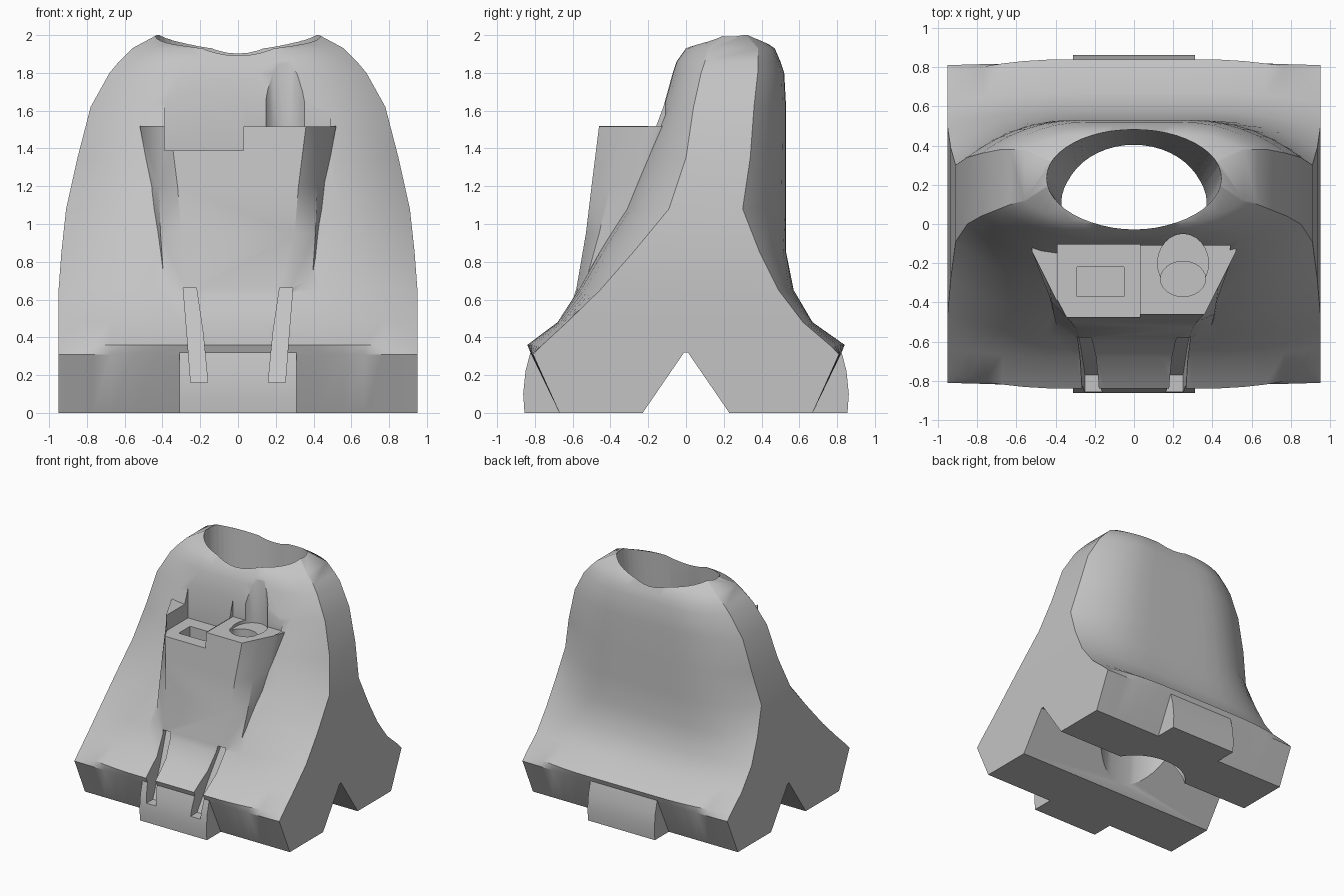
import bpy, bmesh, math

cube = bpy.data.objects.get("Cube")
if cube:
    bpy.data.objects.remove(cube, do_unlink=True)

grey = bpy.data.materials.new("light_grey")
grey.use_nodes = True
grey.diffuse_color = (0.55, 0.55, 0.55, 1)
for node in grey.node_tree.nodes:
    if node.type == 'BSDF_PRINCIPLED':
        node.inputs["Base Color"].default_value = (0.55, 0.55, 0.55, 1)
        node.inputs["Roughness"].default_value = 0.6


def loft(name, rings):
    """Closed solid through a list of matching point rings."""
    bm = bmesh.new()
    loops = [[bm.verts.new(p) for p in ring] for ring in rings]
    n = len(loops[0])
    for low, high in zip(loops, loops[1:]):
        for i in range(n):
            j = (i + 1) % n
            bm.faces.new((low[i], low[j], high[j], high[i]))
    bm.faces.new(loops[0][::-1])
    bm.faces.new(loops[-1])
    bmesh.ops.recalc_face_normals(bm, faces=bm.faces[:])
    mesh = bpy.data.meshes.new(name)
    bm.to_mesh(mesh)
    bm.free()
    mesh.materials.append(grey)
    obj = bpy.data.objects.new(name, mesh)
    bpy.context.collection.objects.link(obj)
    return obj


def prism(name, profile, x0, x1):
    """Side profile (y, z) extruded across x."""
    return loft(name, [[(x, y, z) for y, z in profile] for x in (x0, x1)])


def box(name, x0, x1, y0, y1, z0, z1):
    return prism(name, [(y0, z0), (y1, z0), (y1, z1), (y0, z1)], x0, x1)


def ellipse(cx, cy, rx, ry, z, n=48):
    return [(cx + rx * math.cos(math.tau * i / n),
             cy + ry * math.sin(math.tau * i / n), z) for i in range(n)]


def combine(target, tool, operation):
    mod = target.modifiers.new(operation, 'BOOLEAN')
    mod.operation = operation
    mod.solver = 'EXACT'
    mod.object = tool
    tool.hide_render = True
    bpy.context.view_layer.objects.active = target
    bpy.ops.object.modifier_apply(modifier=mod.name)
    bpy.data.objects.remove(tool, do_unlink=True)


def body_ring(z, w, front, edge_front, edge_back, back, n=20):
    """Slab section whose front and back curve in towards the sides."""
    def side(mid, edge):
        pts = []
        for i in range(n + 1):
            t = -math.cos(math.pi * i / n)
            s = max(0, (abs(t) - 0.35) / 0.65)
            pts.append((w * t, mid + (edge - mid) * s ** 2.2, z))
        return pts
    return side(front, edge_front) + side(back, edge_back)[::-1]


# Main body: height, half width, front, front edge, back edge, back
body = loft("body", [body_ring(*row) for row in (
    (0, .95, -.67, -.67, .67, .67),
    (.31, .95, -.82, -.81, .81, .82),
    (.36, .95, -.84, -.76, .76, .84),
    (.48, .95, -.68, -.63, .62, .67),
    (.65, .95, -.57, -.455, .49, .57),
    (.85, .935, -.46, -.28, .39, .53),
    (1.08, .91, -.32, -.09, .30, .53),
    (1.35, .85, -.22, .0, .34, .53),
    (1.62, .78, -.12, .04, .36, .53),
    (1.80, .68, -.07, .08, .38, .52),
    (1.86, .63, -.05, .10, .38, .50),
    (1.93, .56, .0, .12, .38, .47),
    (2.0, .43, .16, .20, .32, .37))])

# Centre tabs on the front and back feet
for sign in (-1, 1):
    profile = [(.6, 0), (.855, 0), (.862, .1), (.85, .22), (.82, .335), (.6, .335)]
    tab = prism("centre_tab", [(sign * y, z) for y, z in profile], -.31, .31)
    combine(body, tab, 'UNION')


# Raised front pouch with splayed flanks
def pouch_ring(z, wide, wide_y, mid, mid_y, face, face_y, back):
    half = [(wide, back), (wide, wide_y), (mid, mid_y), (face, face_y)]
    return ([(x, y, z) for x, y in half] +
            [(-x, y, z) for x, y in reversed(half)])


pouch = loft("front_pouch", [pouch_ring(*row) for row in (
    (.5, .37, -.55, .35, -.57, .25, -.63, -.3),
    (.66, .41, -.49, .39, -.54, .28, -.58, -.25),
    (.95, .43, -.36, .41, -.46, .30, -.53, -.2),
    (1.2, .46, -.25, .42, -.4, .32, -.5, -.14),
    (1.52, .52, -.14, .43, -.32, .36, -.46, -.08))])
combine(body, pouch, 'UNION')

# Notch between the feet, and the bore down through the top
combine(body, prism("notch_cutter", [(-.25, -.03), (-.01, .32), (.01, .32), (.25, -.03)],
                    -1.1, 1.1), 'DIFFERENCE')
combine(body, loft("bore_cutter", [ellipse(0, .1, .36, .3, -.1),
                                   ellipse(0, .24, .45, .25, 2.1)]), 'DIFFERENCE')

# Straight grooves either side of the lower front panel
for s in (-1, 1):
    groove = loft("groove_cutter", [
        [(s * a, back, z), (s * b, back, z), (s * b, -1, z), (s * a, -1, z)]
        for z, a, b, back in ((.16, .16, .25, -.77), (.42, .185, .27, -.64),
                              (.66, .22, .29, -.53))])
    combine(body, groove, 'DIFFERENCE')

# Stepped bays, square slot and round socket on top of the pouch
combine(body, box("low_bay_cutter", -.39, .03, -.7, -.105, 1.39, 1.95), 'DIFFERENCE')
combine(body, box("high_bay_cutter", .0301, .49, -.7, -.11, 1.515, 1.95), 'DIFFERENCE')
combine(body, box("slot_cutter", -.29, -.05, -.37, -.22, 1.2, 1.5), 'DIFFERENCE')
combine(body, loft("socket_cutter", [ellipse(.25, -.28, .115, .09, z, 24)
                                     for z in (1.25, 1.6)]), 'DIFFERENCE')
combine(body, loft("recess_cutter", [ellipse(.25, -.2, .13, .15, z, 24)
                                     for z in (1.49, 1.95)]), 'DIFFERENCE')

# Smooth shading with crisp edges
bpy.ops.object.select_all(action='DESELECT')
body.select_set(True)
bpy.context.view_layer.objects.active = body
bpy.ops.object.shade_smooth_by_angle(angle=math.radians(32))
